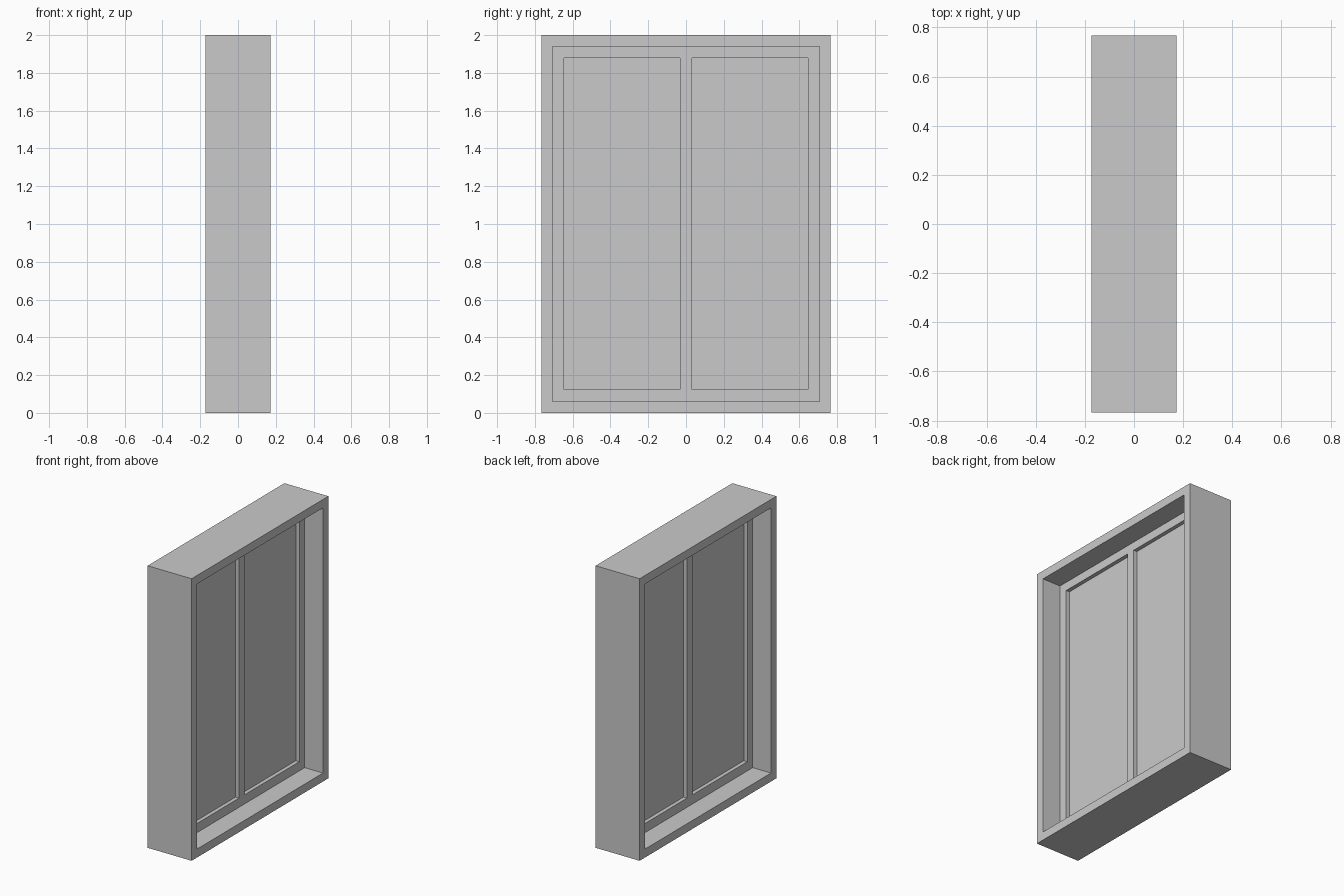
import bpy
import bmesh

cube = bpy.data.objects.get("Cube")
if cube:
    bpy.data.objects.remove(cube, do_unlink=True)

# Single flat grey for the whole window
grey = bpy.data.materials.new("plain_grey")
grey.use_nodes = True
color = (0.59, 0.59, 0.59, 1.0)
grey.diffuse_color = color
grey.node_tree.nodes["Principled BSDF"].inputs["Base Color"].default_value = color


def slab(name, ys, zs, depth, holes=()):
    """Upright panel on a y/z grid, centred on x = 0, leaving hole cells open."""
    bm = bmesh.new()
    grid = [[bm.verts.new((-depth / 2, y, z)) for z in zs] for y in ys]
    for i in range(len(ys) - 1):
        for j in range(len(zs) - 1):
            if (i, j) not in holes:
                bm.faces.new((grid[i][j], grid[i + 1][j],
                              grid[i + 1][j + 1], grid[i][j + 1]))
    # Thicken the panel, keeping the back faces
    ext = bmesh.ops.extrude_face_region(bm, geom=bm.faces[:], use_keep_orig=True)
    moved = [v for v in ext["geom"] if isinstance(v, bmesh.types.BMVert)]
    bmesh.ops.translate(bm, verts=moved, vec=(depth, 0, 0))
    bmesh.ops.recalc_face_normals(bm, faces=bm.faces[:])
    mesh = bpy.data.meshes.new(name)
    bm.to_mesh(mesh)
    bm.free()
    mesh.materials.append(grey)
    obj = bpy.data.objects.new(name, mesh)
    bpy.context.collection.objects.link(obj)
    return obj


W, SASH, PANE, BAR = 0.766, 0.706, 0.645, 0.031
DEPTH, SASH_DEPTH, GLASS_DEPTH = 0.345, 0.058, 0.003
Z_SASH, Z_PANE = (0.06, 1.94), (0.125, 1.88)

# Deep outer casing
slab("outer_frame", (-W, -SASH, SASH, W), (0, *Z_SASH, 2), DEPTH, {(1, 1)})

# Thin inner frame with a central upright bar
slab("inner_frame", (-SASH, -PANE, -BAR, BAR, PANE, SASH),
     (Z_SASH[0], *Z_PANE, Z_SASH[1]), SASH_DEPTH, {(1, 1), (3, 1)})

# Two panes in the middle of the inner frame
slab("front_pane", (-PANE, -BAR), Z_PANE, GLASS_DEPTH)
slab("back_pane", (BAR, PANE), Z_PANE, GLASS_DEPTH)
